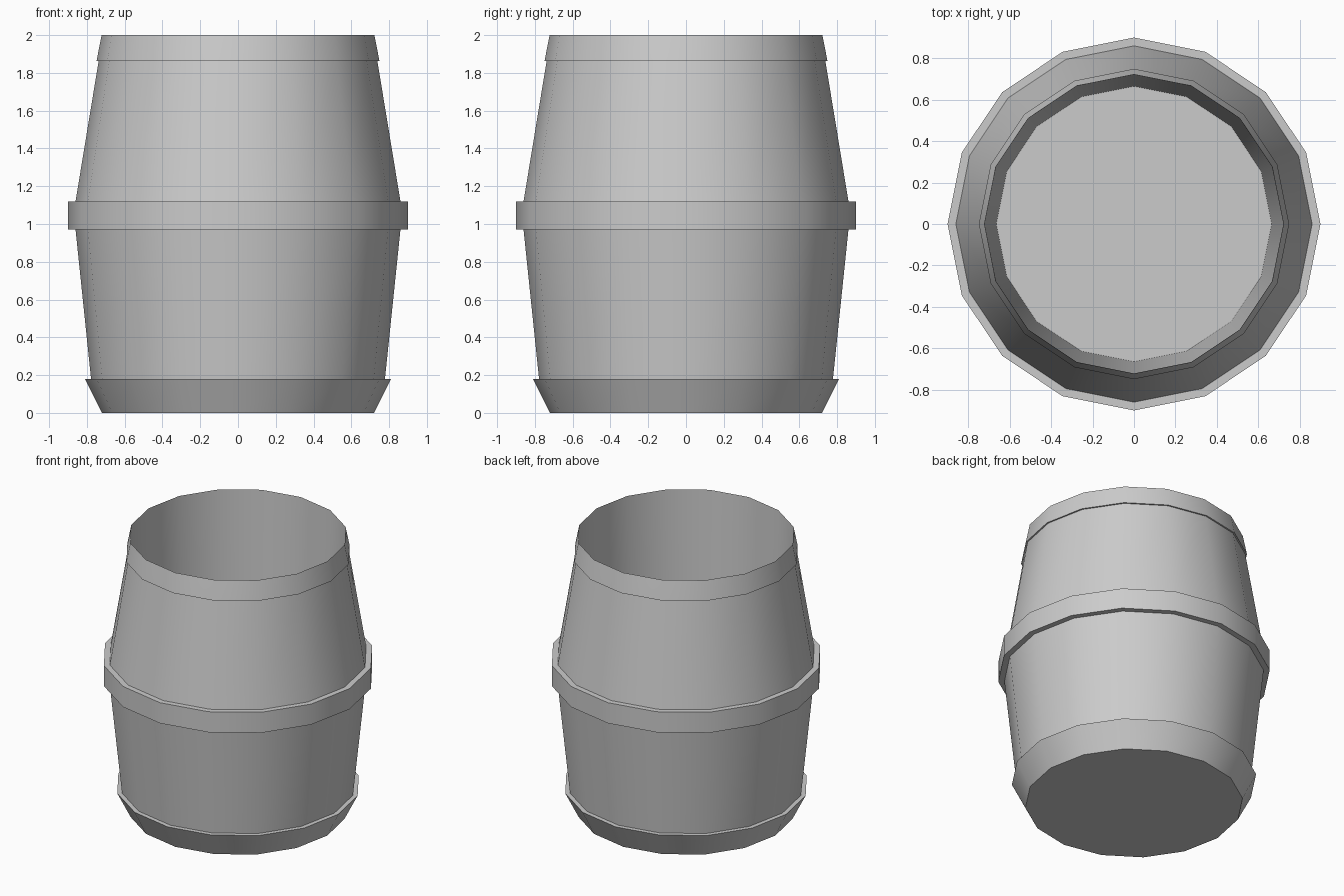
import bpy, bmesh, math

if "Cube" in bpy.data.objects:
    bpy.data.objects.remove(bpy.data.objects["Cube"])

SIDES = 16


def lathe(name, profile):
    """Revolve (radius, z) points about z, closing both ends with flat caps."""
    bm = bmesh.new()
    rings = []
    for r, z in profile:
        rings.append([bm.verts.new((r * math.cos(2 * math.pi * i / SIDES),
                                    r * math.sin(2 * math.pi * i / SIDES), z))
                      for i in range(SIDES)])
    for a, b in zip(rings, rings[1:]):
        for i in range(SIDES):
            j = (i + 1) % SIDES
            bm.faces.new((a[i], a[j], b[j], b[i]))
    bm.faces.new(rings[0][::-1])
    bm.faces.new(rings[-1])
    mesh = bpy.data.meshes.new(name)
    bm.to_mesh(mesh)
    bm.free()
    obj = bpy.data.objects.new(name, mesh)
    bpy.context.collection.objects.link(obj)
    bpy.ops.object.select_all(action='DESELECT')
    obj.select_set(True)
    bpy.context.view_layer.objects.active = obj
    bpy.ops.object.shade_smooth_by_angle(angle=math.radians(30))
    return obj


# bottom hoop, lower staves, middle hoop, upper staves, rim hoop, inside wall
bottom_hoop = [(0.72, 0.0), (0.81, 0.18), (0.778, 0.18)]
middle_hoop = [(0.86, 0.97), (0.90, 0.97), (0.90, 1.12), (0.86, 1.12)]
rim_hoop = [(0.738, 1.862), (0.749, 1.862), (0.747, 1.873), (0.722, 2.0)]
inside = [(0.665, 0.10)]

lathe("barrel", bottom_hoop + middle_hoop + rim_hoop + inside)
